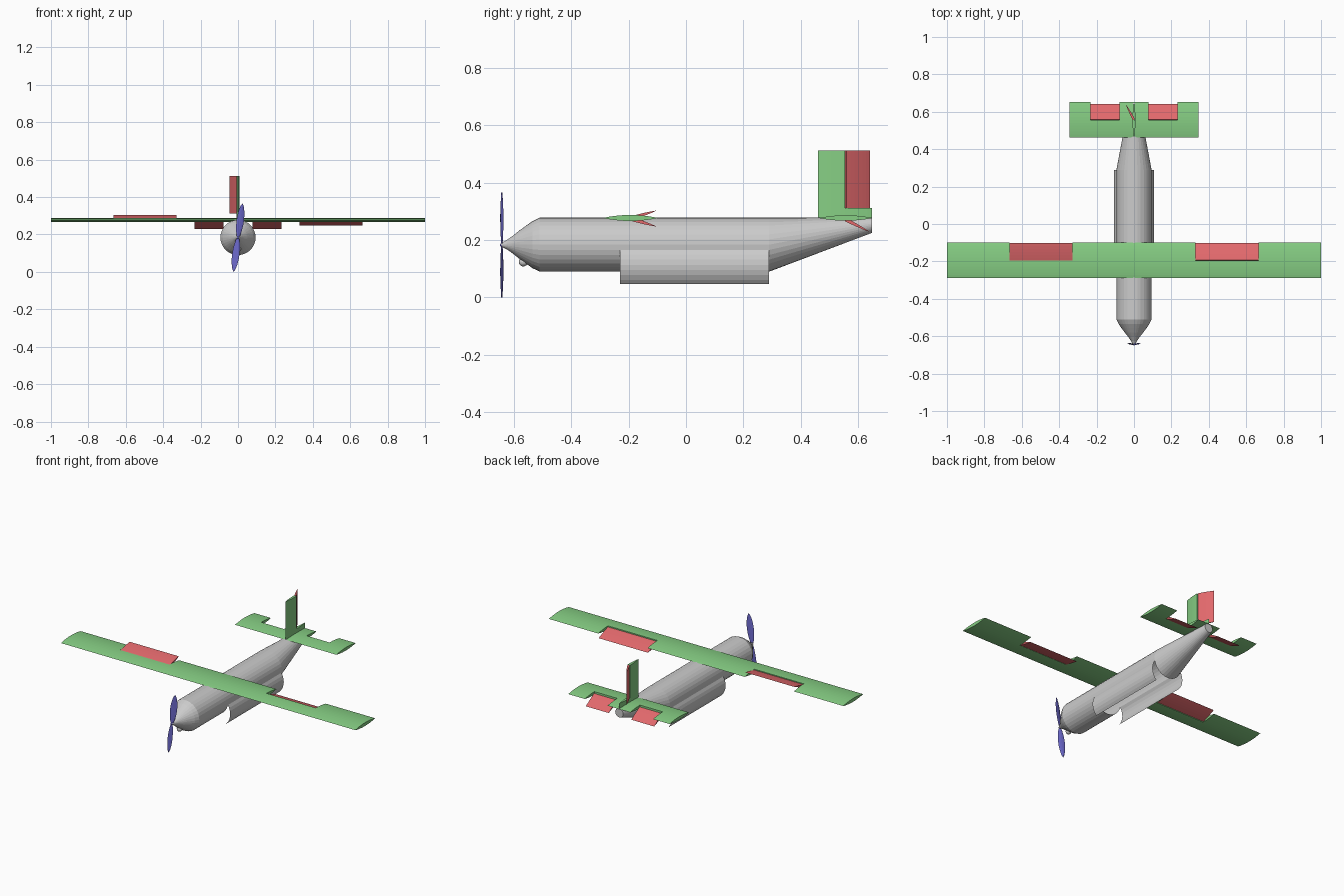
import bpy, bmesh, math
from mathutils import Vector

if "Cube" in bpy.data.objects:
    bpy.data.objects.remove(bpy.data.objects["Cube"])


def material(name, rgb):
    m = bpy.data.materials.new(name)
    m.diffuse_color = (*rgb, 1)
    m.use_nodes = True
    m.node_tree.nodes["Principled BSDF"].inputs["Base Color"].default_value = m.diffuse_color
    return m


GREY = material("body grey", (0.60, 0.60, 0.60))
GREEN = material("wing green", (0.24, 0.62, 0.23))
RED = material("control surface red", (0.76, 0.14, 0.15))
BLUE = material("propeller blue", (0.15, 0.14, 0.60))


def finish(bm, name, mat, recalc=True):
    bmesh.ops.remove_doubles(bm, verts=bm.verts, dist=1e-5)
    if recalc:
        bmesh.ops.recalc_face_normals(bm, faces=bm.faces)
    me = bpy.data.meshes.new(name)
    bm.to_mesh(me)
    bm.free()
    me.materials.append(mat)
    ob = bpy.data.objects.new(name, me)
    bpy.context.collection.objects.link(ob)
    return ob


def panel(name, mat, spans, chords, half, place, missing=lambda s, t: False):
    """Foil slab: a grid of span x chord cells, thick by half(t), with missing cells notched out."""
    bm = bmesh.new()
    cache = {}

    def v(i, j, side):
        k = (i, j, side if half(chords[j]) > 1e-5 else 0)
        if k not in cache:
            cache[k] = bm.verts.new(place(spans[i], chords[j], k[2] * half(chords[j])))
        return cache[k]

    def face(*vs):
        vs = list(dict.fromkeys(vs))
        if len(vs) > 2:
            bm.faces.new(vs)

    cells = {(i, j) for i in range(len(spans) - 1) for j in range(len(chords) - 1)
             if not missing((spans[i] + spans[i + 1]) / 2, (chords[j] + chords[j + 1]) / 2)}
    for i, j in cells:
        corners = [(i, j), (i + 1, j), (i + 1, j + 1), (i, j + 1)]
        for side in (1, -1):
            face(*[v(a, b, side) for a, b in corners])
        neighbours = [(i, j - 1), (i + 1, j), (i, j + 1), (i - 1, j)]
        for n, nb in enumerate(neighbours):
            if nb not in cells:
                p, q = corners[n], corners[(n + 1) % 4]
                face(v(*p, 1), v(*q, 1), v(*q, -1), v(*p, -1))
    return finish(bm, name, mat)


def lens(h):
    return lambda t: h * max(0.0, math.sin(math.pi * t)) ** 0.85


HINGE = 0.5
CHORD = [k / 12 for k in range(13)]
REAR = [HINGE + k / 12 for k in range(7)]


def flap(name, x0, x1, y0, length, z0, h, deflection):
    """Horizontal control surface turned about its hinge line."""
    ca, sa = math.cos(deflection), math.sin(deflection)

    def place(s, t, n):
        d = (t - HINGE) / (1 - HINGE) * length
        return (s, y0 + d * ca - n * sa, z0 + d * sa + n * ca)
    return panel(name, RED, [x0, x1], REAR, lens(h), place)


# fuselage: nose, barrel with open belly bay, tapered tail
R, CZ, SIDES = 0.094, 0.184, 32
BAY0, BAY1 = -0.23, 0.29
rings = [(-0.645, CZ, 0.006), (-0.625, CZ, 0.016), (-0.605, CZ, 0.030), (-0.58, CZ, 0.050),
         (-0.555, CZ, 0.068), (-0.535, CZ, 0.082), (-0.51, CZ, R),
         (BAY0, CZ, R), (BAY1, CZ, R), (0.648, 0.252, 0.027)]
bm = bmesh.new()
loops = []
for y, cz, r in rings:
    loops.append([bm.verts.new((r * math.cos(2 * math.pi * k / SIDES), y,
                                cz + r * math.sin(2 * math.pi * k / SIDES))) for k in range(SIDES)])
for n, (a, b) in enumerate(zip(loops, loops[1:])):
    for k in range(SIDES):
        if rings[n][0] == BAY0 and 17 <= k <= 30:
            continue
        m = (k + 1) % SIDES
        bm.faces.new((a[k], a[m], b[m], b[k]))
bm.faces.new(loops[0])
bm.faces.new(loops[-1])
finish(bm, "fuselage", GREY)

# bay doors: lower quarter shells swung open about their side hinges
hinge_angle = math.radians(11.25)
hinge = Vector((R * math.cos(hinge_angle), -R * math.sin(hinge_angle)))
swing = math.radians(45)
for sx, label in ((1, "right"), (-1, "left")):
    bm = bmesh.new()
    prev = None
    for k in range(8):
        a = -hinge_angle * (k + 1)
        d = Vector((R * math.cos(a), R * math.sin(a))) - hinge
        x = hinge.x + d.x * math.cos(swing) - d.y * math.sin(swing)
        z = CZ + hinge.y + d.x * math.sin(swing) + d.y * math.cos(swing)
        row = [bm.verts.new((sx * x, y, z)) for y in (BAY0, BAY1)]
        if prev:
            vs = (prev[0], prev[1], row[1], row[0])
            bm.faces.new(vs if sx > 0 else vs[::-1])
        prev = row
    finish(bm, "bay_door_" + label, GREY, recalc=False)

# small intake under the nose
bm = bmesh.new()
bmesh.ops.create_uvsphere(bm, u_segments=16, v_segments=10, radius=0.016)
for vert in bm.verts:
    vert.co = vert.co + Vector((0, -0.567, 0.124))
finish(bm, "nose_intake", GREY)

# main wing with aileron notches
WY, WC, WZ, WH = -0.29, 0.192, 0.277, 0.0105
A0, A1 = 0.33, 0.665
panel("main_wing", GREEN, [-1, -A1, -A0, A0, A1, 1], CHORD, lens(WH),
      lambda s, t, n: (s, WY + WC * t, WZ + n),
      lambda s, t: A0 < abs(s) < A1 and t > HINGE)
for sx, label in ((-1, "left"), (1, "right")):
    flap("aileron_" + label, sx * A0, sx * A1, WY + WC * HINGE, WC / 2, WZ - 0.002, 0.007,
         math.radians(-17 * sx))

# tailplane with elevator notches
TY, TC, TZ, TH = 0.463, 0.188, 0.277, 0.0095
E0, E1, TX = 0.077, 0.232, 0.344
panel("tailplane", GREEN, [-TX, -E1, -E0, E0, E1, TX], CHORD, lens(TH),
      lambda s, t, n: (s, TY + TC * t, TZ + n),
      lambda s, t: E0 < abs(s) < E1 and t > HINGE)
for sx, label in ((-1, "left"), (1, "right")):
    flap("elevator_" + label, sx * E0, sx * E1, TY + TC * HINGE, TC / 2, TZ - 0.006, 0.006,
         math.radians(-27))

# fin with rudder cut-out
F0, F1, F2 = 0.275, 0.311, 0.512
panel("tail_fin", GREEN, [F0, F1, F2], CHORD, lens(0.0085),
      lambda s, t, n: (n, TY - 0.002 + TC * t, s),
      lambda s, t: s > F1 and t > HINGE)

# rudder
ra = math.radians(28)


def rudder_place(s, t, n):
    d = (t - HINGE) / (1 - HINGE) * 0.095
    return (-d * math.sin(ra) + n * math.cos(ra), 0.557 + d * math.cos(ra) + n * math.sin(ra), s)


panel("rudder", RED, [F1, F2], REAR, lens(0.006), rudder_place)

# two-bladed propeller
PY, PZ, PR, tilt, pitch = -0.642, 0.183, 0.1845, math.radians(7.5), math.radians(16)
for sign, label in ((1, "upper"), (-1, "lower")):
    out = Vector((math.sin(tilt), 0, math.cos(tilt))) * sign
    across = Vector((math.cos(tilt), 0, -math.sin(tilt))) * sign
    chord = across * math.cos(pitch) + Vector((0, math.sin(pitch), 0))
    normal = out.cross(chord)

    def blade(s, t, n):
        w = 0.005 * (1 - s) + 0.018 * math.sin(math.pi * min(1, s ** 1.15)) ** 0.6
        return Vector((0, PY, PZ)) + out * PR * s + chord * w * (2 * t - 1) + normal * n
    panel("propeller_blade_" + label, BLUE, [k / 14 for k in range(15)],
          [0, 0.25, 0.5, 0.75, 1], lens(0.0025), blade)

# propeller hub
bm = bmesh.new()
bmesh.ops.create_uvsphere(bm, u_segments=12, v_segments=8, radius=0.007)
for vert in bm.verts:
    vert.co = vert.co + Vector((0, PY, PZ))
finish(bm, "propeller_hub", BLUE)
